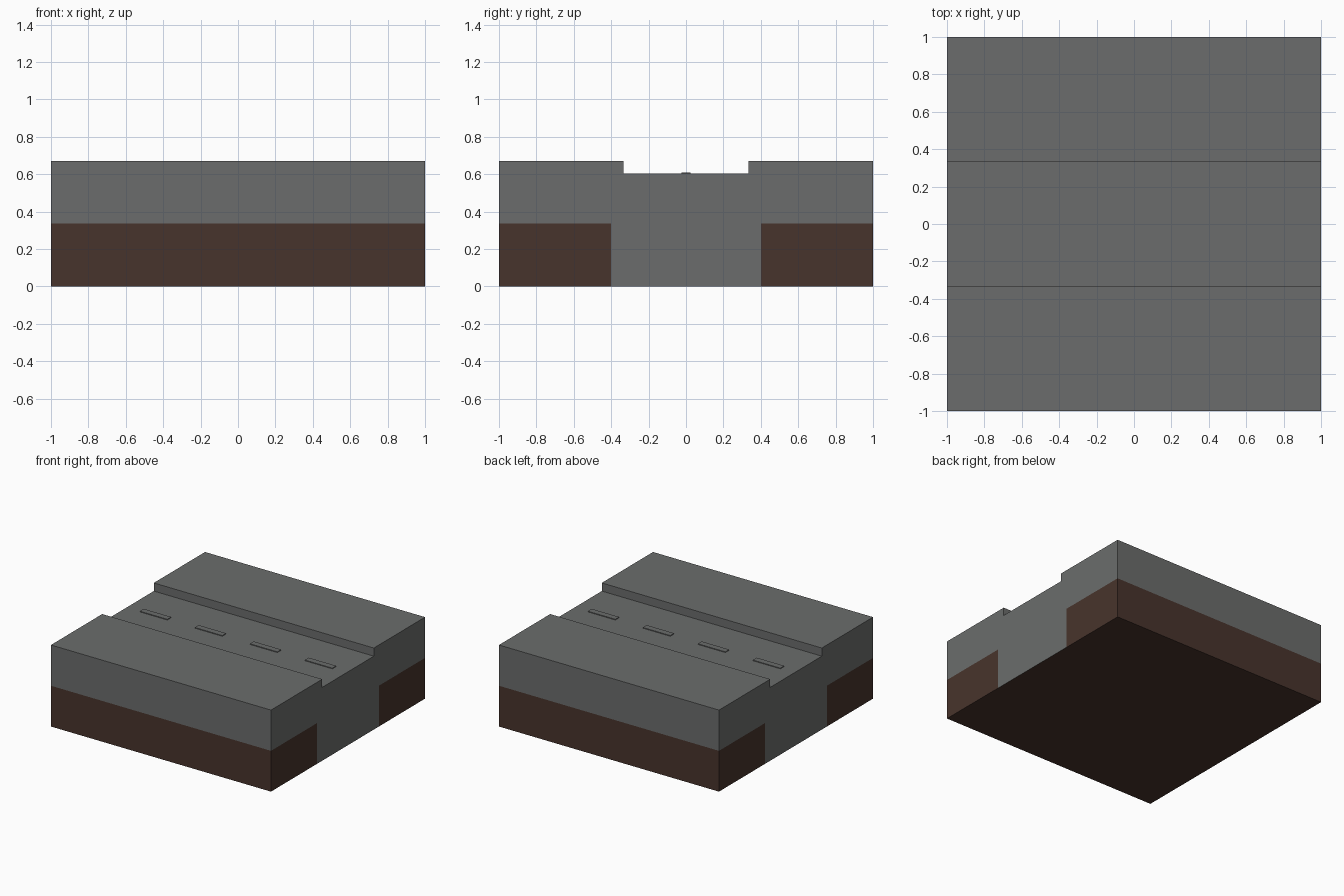
import bpy, bmesh

if "Cube" in bpy.data.objects:
    bpy.data.objects.remove(bpy.data.objects["Cube"])


def material(name, rgb):
    m = bpy.data.materials.new(name)
    m.diffuse_color = (*rgb, 1)
    m.use_nodes = True
    m.node_tree.nodes["Principled BSDF"].inputs["Base Color"].default_value = m.diffuse_color
    return m


stone = material("asphalt grey", (0.147, 0.152, 0.150))
soil = material("soil brown", (0.064, 0.034, 0.025))

HALF, TOP, ROAD = 1.0, 0.67, 0.603
CURB, CORE, EARTH = 0.335, 0.40, 0.335


def finish(bm, name, mats):
    bmesh.ops.recalc_face_normals(bm, faces=bm.faces)
    me = bpy.data.meshes.new(name)
    bm.to_mesh(me)
    bm.free()
    for m in mats:
        me.materials.append(m)
    ob = bpy.data.objects.new(name, me)
    bpy.context.collection.objects.link(ob)
    return ob


# Road tile: sunken-road cross-section extruded along x
bm = bmesh.new()
profile = [(-HALF, 0), (HALF, 0), (HALF, TOP), (CURB, TOP),
           (CURB, ROAD), (-CURB, ROAD), (-CURB, TOP), (-HALF, TOP)]
section = bm.faces.new([bm.verts.new((-HALF, y, z)) for y, z in profile])
ext = bmesh.ops.extrude_face_region(bm, geom=[section], use_keep_orig=True)
bmesh.ops.translate(bm, vec=(2 * HALF, 0, 0),
                    verts=[v for v in ext["geom"] if isinstance(v, bmesh.types.BMVert)])

# Cut lines where earth meets stone
for co, no in [((0, 0, EARTH), (0, 0, 1)), ((0, CORE, 0), (0, 1, 0)), ((0, -CORE, 0), (0, 1, 0))]:
    bmesh.ops.bisect_plane(bm, geom=bm.verts[:] + bm.edges[:] + bm.faces[:],
                           plane_co=co, plane_no=no)
bmesh.ops.recalc_face_normals(bm, faces=bm.faces)

# Earth below the line, except the road core showing on the two ends
for f in bm.faces:
    c = f.calc_center_median()
    road_core = abs(f.normal.x) > 0.5 and abs(c.y) < CORE
    f.material_index = int(c.z < EARTH and not road_core)
finish(bm, "road_tile", [stone, soil])

# Lane dashes: thin raised plates along the centre line
for i in range(4):
    bm = bmesh.new()
    bmesh.ops.create_cube(bm, size=1)
    for v in bm.verts:
        v.co = (v.co.x * 0.25 - 0.75 + 0.5 * i, v.co.y * 0.05, ROAD + 0.002 + v.co.z * 0.008)
    finish(bm, f"lane_dash_{i + 1}", [stone])
